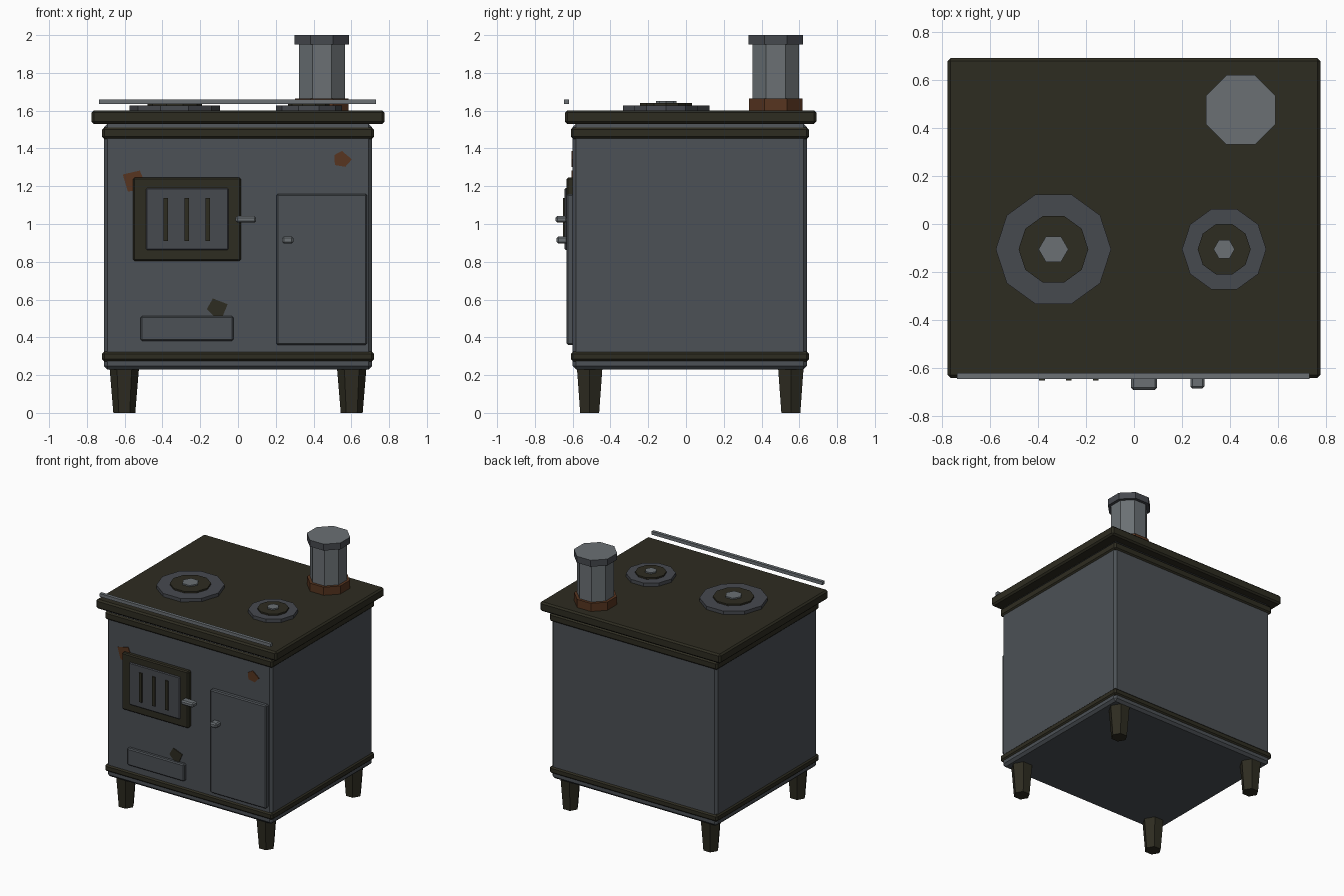
import bpy, bmesh, math

if "Cube" in bpy.data.objects:
    bpy.data.objects.remove(bpy.data.objects["Cube"])

def material(name, r, g, b):
    m = bpy.data.materials.new(name)
    m.diffuse_color = (r, g, b, 1)
    m.use_nodes = True
    m.node_tree.nodes["Principled BSDF"].inputs["Base Color"].default_value = m.diffuse_color
    return m

STEEL = material("blue_grey_steel", 0.072, 0.082, 0.092)
DARK = material("dark_grey_steel", 0.062, 0.067, 0.078)
IRON = material("black_iron", 0.027, 0.025, 0.015)
LIGHT = material("bare_metal", 0.145, 0.163, 0.175)
RUST = material("rust", 0.095, 0.035, 0.014)

def finish(bm, name, mats):
    bmesh.ops.recalc_face_normals(bm, faces=bm.faces[:])
    me = bpy.data.meshes.new(name)
    bm.to_mesh(me)
    bm.free()
    for m in mats:
        me.materials.append(m)
    ob = bpy.data.objects.new(name, me)
    bpy.context.collection.objects.link(ob)
    return ob

def box(name, x, y, z, mat, bevel=0.0):
    """Box from (min, max) ranges with chamfered edges."""
    bm = bmesh.new()
    bmesh.ops.create_cube(bm, size=1)
    for v in bm.verts:
        for i, (lo, hi) in enumerate((x, y, z)):
            v.co[i] = lo if v.co[i] < 0 else hi
    if bevel:
        bmesh.ops.bevel(bm, geom=bm.edges[:], offset=bevel, segments=1,
                        profile=0.5, affect='EDGES')
    return finish(bm, name, [mat])

def prism(name, cx, cy, z0, z1, r0, r1, n, mat, turn=0.0, top_mat=None, inset=0.0):
    """Upright n-sided prism, optionally with an inset, differently coloured top."""
    bm = bmesh.new()
    rings = []
    for z, r in ((z0, r0), (z1, r1)):
        rings.append([bm.verts.new((cx + r * math.cos(turn + 2 * math.pi * i / n),
                                    cy + r * math.sin(turn + 2 * math.pi * i / n), z))
                      for i in range(n)])
    for i in range(n):
        j = (i + 1) % n
        bm.faces.new((rings[0][i], rings[0][j], rings[1][j], rings[1][i]))
    bm.faces.new(rings[0][::-1])
    top = bm.faces.new(rings[1])
    mats = [mat]
    if top_mat:
        mats.append(top_mat)
        bmesh.ops.inset_region(bm, faces=[top], thickness=inset)
        top.material_index = 1
    return finish(bm, name, mats)

def patch(name, pts, y, mat):
    """Thin flat plate on the front, outline in x and z."""
    bm = bmesh.new()
    front = [bm.verts.new((x, y, z)) for x, z in pts]
    back = [bm.verts.new((x, y + 0.008, z)) for x, z in pts]
    bm.faces.new(front)
    bm.faces.new(back[::-1])
    for i in range(len(pts)):
        j = (i + 1) % len(pts)
        bm.faces.new((front[i], front[j], back[j], back[i]))
    return finish(bm, name, [mat])

# Body, trim bands and cooking plate
box("stove_body", (-0.71, 0.71), (-0.60, 0.64), (0.23, 1.53), STEEL, 0.018)
for name, z in (("lower_band", (0.272, 0.325)), ("upper_band", (1.45, 1.512))):
    box(name, (-0.72, 0.72), (-0.61, 0.65), z, IRON, 0.012)
box("cooking_plate", (-0.775, 0.775), (-0.64, 0.69), (1.53, 1.602), IRON, 0.012)

# Legs
for sx, side in ((-1, "left"), (1, "right")):
    for y, end in ((-0.51, "front"), (0.555, "back")):
        prism(f"{end}_{side}_leg", sx * 0.602, y, 0, 0.24, 0.058, 0.078, 6, IRON)

# Burners
for side, cx, radii in (("left", -0.335, (0.24, 0.145, 0.062)),
                        ("right", 0.375, (0.175, 0.11, 0.044))):
    prism(f"{side}_burner_ring", cx, -0.105, 1.595, 1.628, radii[0], radii[0], 10, DARK)
    prism(f"{side}_burner_lid", cx, -0.105, 1.62, 1.64, radii[1], radii[1], 10, IRON)
    prism(f"{side}_burner_knob", cx, -0.105, 1.63, 1.65, radii[2], radii[2], 6, LIGHT)

# Chimney
T = math.pi / 8
prism("chimney_collar", 0.444, 0.475, 1.595, 1.665, 0.154, 0.154, 8, RUST, T)
prism("chimney_pipe", 0.444, 0.475, 1.60, 1.96, 0.132, 0.132, 8, LIGHT, T)
prism("chimney_cap", 0.444, 0.475, 1.95, 2.0, 0.156, 0.156, 8, DARK, T, LIGHT, 0.012)

# Towel rail
box("front_rail", (-0.737, 0.73), (-0.645, -0.62), (1.634, 1.659), LIGHT)

# Fire door with grate slots and handle
box("fire_door_frame", (-0.555, 0.015), (-0.633, -0.59), (0.805, 1.245), IRON, 0.008)
box("fire_door_panel", (-0.487, -0.05), (-0.642, -0.60), (0.862, 1.19), DARK, 0.006)
for i, x in enumerate((-0.383, -0.271, -0.159)):
    box(f"grate_slot_{i + 1}", (x - 0.012, x + 0.012), (-0.65, -0.63), (0.91, 1.137), IRON)
box("fire_door_handle", (-0.012, 0.096), (-0.69, -0.63), (1.007, 1.042), LIGHT, 0.009)

# Oven door with knob, and ash drawer
box("oven_door", (0.203, 0.682), (-0.633, -0.59), (0.36, 1.16), STEEL, 0.008)
box("oven_door_knob", (0.234, 0.293), (-0.685, -0.625), (0.897, 0.935), LIGHT, 0.009)
box("ash_drawer", (-0.515, -0.025), (-0.627, -0.59), (0.38, 0.512), STEEL, 0.008)

# Worn patches
patch("rust_patch_left", [(-0.61, 1.262), (-0.52, 1.283), (-0.495, 1.225),
                          (-0.52, 1.18), (-0.583, 1.172)], -0.606, RUST)
patch("rust_patch_right", [(0.55, 1.387), (0.603, 1.342), (0.568, 1.303),
                           (0.513, 1.312), (0.51, 1.365)], -0.606, RUST)
patch("soot_patch", [(-0.133, 0.606), (-0.055, 0.575), (-0.082, 0.51),
                     (-0.12, 0.506), (-0.165, 0.55)], -0.606, IRON)
